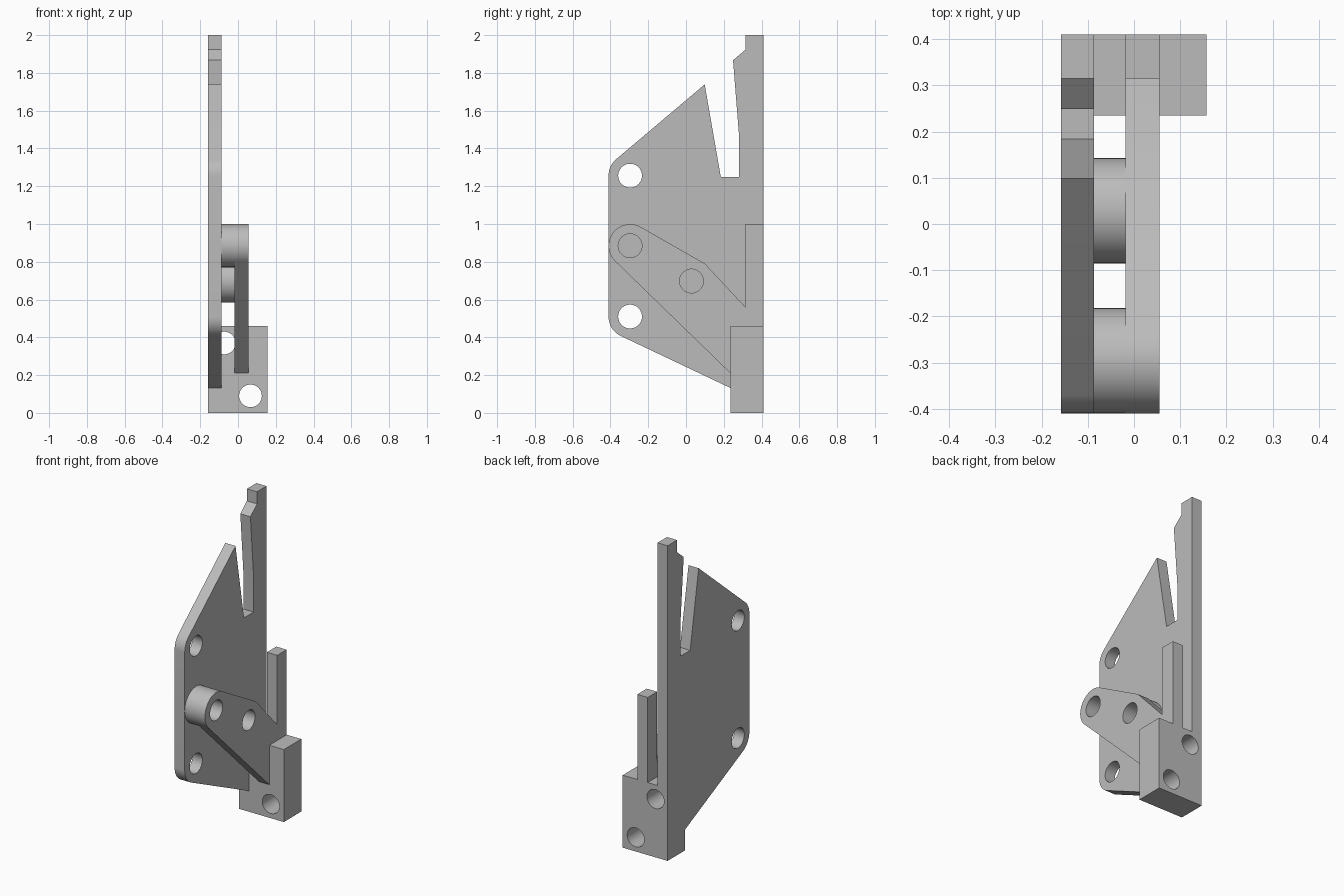
import bpy, bmesh
from math import cos, sin, radians
from mathutils import Vector

cube = bpy.data.objects.get("Cube")
if cube:
    bpy.data.objects.remove(cube, do_unlink=True)

grey = bpy.data.materials.new("plain grey")
grey.use_nodes = True
COLOUR = (0.5, 0.5, 0.5, 1)
grey.diffuse_color = COLOUR
grey.node_tree.nodes["Principled BSDF"].inputs["Base Color"].default_value = COLOUR

HOLE, ROUND = 0.063, 0.114


def arc(centre, radius, start, end, steps):
    angles = [radians(start + (end - start) * i / steps) for i in range(steps + 1)]
    return [(centre[0] + radius * cos(a), centre[1] + radius * sin(a)) for a in angles]


def circle(centre, radius):
    return arc(centre, radius, 0, 360, 48)[:-1]


def prism(name, loops, axis, low, high):
    """Fill an outline with holes and extrude it along x (yz outline) or y (xz outline)."""
    bm = bmesh.new()
    edges = []
    for loop in loops:
        verts = [bm.verts.new((low, u, v) if axis == "x" else (u, low, v)) for u, v in loop]
        edges += [bm.edges.new((a, b)) for a, b in zip(verts, verts[1:] + verts[:1])]
    bmesh.ops.triangle_fill(bm, edges=edges, use_beauty=True)
    moved = bmesh.ops.extrude_face_region(bm, geom=bm.faces[:], use_keep_orig=True)
    step = Vector((high - low, 0, 0)) if axis == "x" else Vector((0, high - low, 0))
    bmesh.ops.translate(bm, vec=step,
                        verts=[g for g in moved["geom"] if isinstance(g, bmesh.types.BMVert)])
    bmesh.ops.recalc_face_normals(bm, faces=bm.faces[:])
    mesh = bpy.data.meshes.new(name)
    bm.to_mesh(mesh)
    bm.free()
    mesh.materials.append(grey)
    obj = bpy.data.objects.new(name, mesh)
    bpy.context.collection.objects.link(obj)
    bpy.ops.object.select_all(action="DESELECT")
    obj.select_set(True)
    bpy.context.view_layer.objects.active = obj
    bpy.ops.object.shade_smooth_by_angle(angle=radians(25))
    return obj


# Tall side plate with rounded front corners and a notched rear finger
upper, lower = (-0.296, 1.256), (-0.296, 0.51)
plate = [(0.41, 2), (0.315, 2), (0.315, 1.923), (0.249, 1.867), (0.281, 1.465),
         (0.281, 1.25), (0.184, 1.25), (0.099, 1.739)]
plate += arc(upper, ROUND, 130, 180, 10) + arc(lower, ROUND, 180, 245, 12)
plate += [(0.235, 0.132), (0.235, 0.46), (0.41, 0.46)]
prism("side_plate", [plate, circle(upper, HOLE), circle(lower, HOLE)], "x", -0.158, -0.087)

# Slanted arm with an upright rear post
front, middle = (-0.296, 0.885), (0.029, 0.698)
arm = [(0.41, 0.46), (0.41, 1), (0.315, 1), (0.315, 0.56), (0.1, 0.79)]
arm += arc(front, ROUND, 60, 226, 30) + [(0.235, 0.21), (0.235, 0.46)]
prism("arm", [arm, circle(front, HOLE), circle(middle, HOLE)], "x", -0.018, 0.055)

# Hollow spacers between plate and arm
for name, centre in (("front_spacer", front), ("middle_spacer", middle)):
    prism(name, [circle(centre, ROUND), circle(centre, HOLE)], "x", -0.087, -0.018)

# Mounting block with two through holes
block = [(-0.158, 0), (0.157, 0), (0.157, 0.46), (-0.158, 0.46)]
prism("mounting_block", [block, circle((-0.073, 0.37), 0.06), circle((0.066, 0.09), 0.06)],
      "y", 0.235, 0.41)
